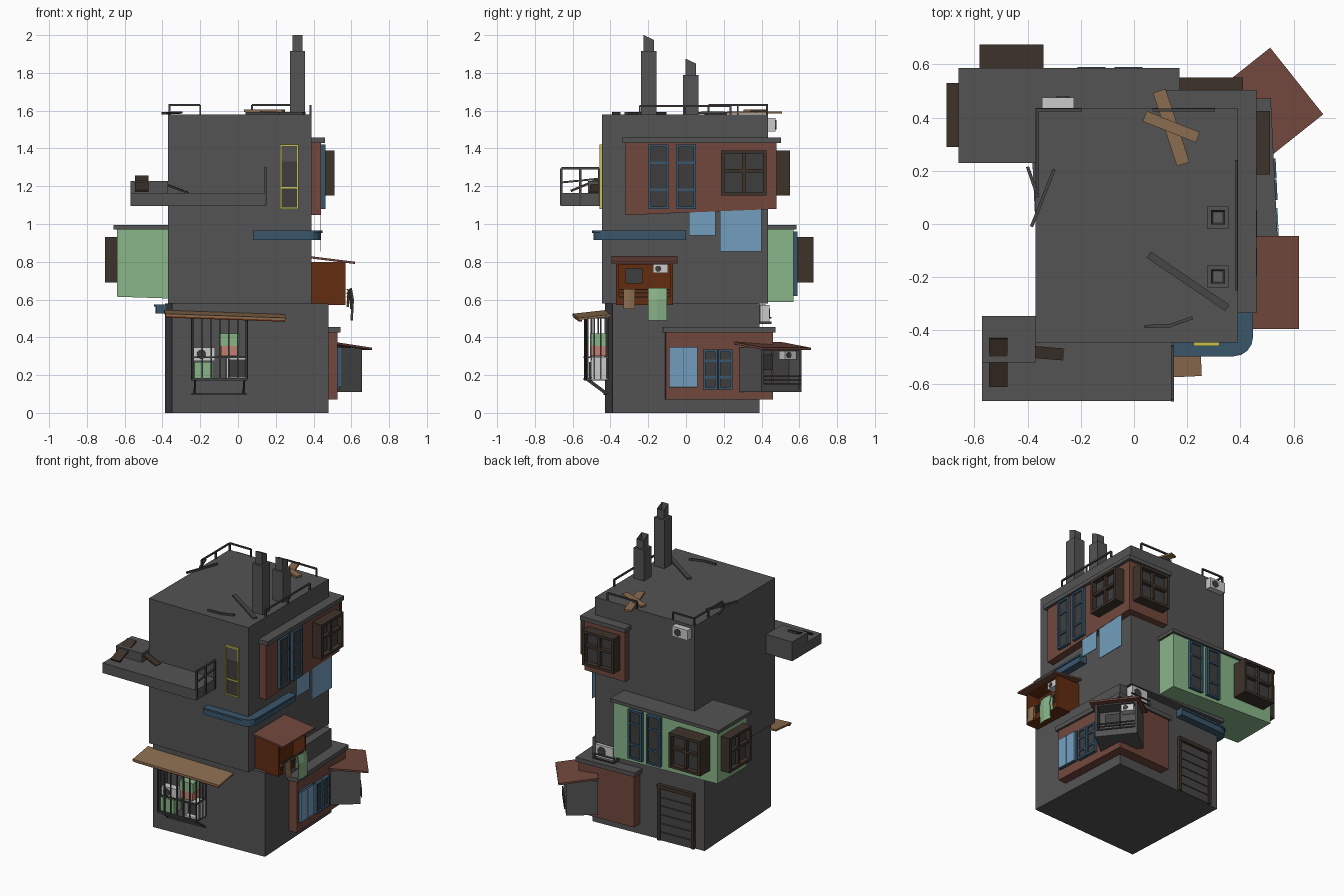
import bpy, bmesh, math
from mathutils import Matrix, Vector

if "Cube" in bpy.data.objects:
    bpy.data.objects.remove(bpy.data.objects["Cube"])

I = Matrix()
T = lambda x, y, z=0: Matrix.Translation((x, y, z))
RZ = lambda d: Matrix.Rotation(math.radians(d), 4, 'Z')
YZ = Matrix(((0, 0, 1, 0), (1, 0, 0, 0), (0, 1, 0, 0), (0, 0, 0, 1)))    # profile in y-z, extruded along x
XZ = Matrix(((1, 0, 0, 0), (0, 0, -1, 0), (0, 1, 0, 0), (0, 0, 0, 1)))   # profile in x-z, extruded along -y
G = T(.046, -.02) @ RZ(2.76) @ T(-.046, .02)                              # twisted ground floor


def mat(name, h):
    m = bpy.data.materials.new(name)
    m.diffuse_color = [(int(h[i:i + 2], 16) / 255) ** 2.2 for i in (0, 2, 4)] + [1]
    m.use_nodes = True
    m.node_tree.nodes["Principled BSDF"].inputs["Base Color"].default_value = m.diffuse_color
    return m


WALL, GLASS, METAL = mat("wall", "545454"), mat("glass", "404040"), mat("metal", "484848")
RED, GREEN, BROWN = mat("red", "70493f"), mat("green", "88b388"), mat("brown", "633018")
BLUE, SKY, TAN = mat("blue", "3c576b"), mat("sky", "739dbd"), mat("tan", "8a6c50")
WOOD, YELLOW, PINK = mat("dark_wood", "40362e"), mat("yellow", "c8c050"), mat("pink", "c08070")


def finish(name, bm, m, M=I):
    bmesh.ops.recalc_face_normals(bm, faces=bm.faces)
    me = bpy.data.meshes.new(name)
    bm.to_mesh(me)
    bm.free()
    me.transform(M)
    if m:
        me.materials.append(m)
    ob = bpy.data.objects.new(name, me)
    bpy.context.collection.objects.link(ob)
    return ob


def boxes(name, m, M, *bs):
    bm = bmesh.new()
    for a, b, c, d, e, f in bs:
        bmesh.ops.create_cube(bm, size=1, matrix=T((a + b) / 2, (c + d) / 2, (e + f) / 2)
                              @ Matrix.Diagonal((b - a, d - c, f - e, 1)))
    return finish(name, bm, m, M)


def prism(name, m, M, pts, z0, z1):
    bm = bmesh.new()
    f = bm.faces.new([bm.verts.new((x, y, z0)) for x, y in pts])
    g = bmesh.ops.extrude_face_region(bm, geom=[f])["geom"]
    bmesh.ops.translate(bm, vec=(0, 0, z1 - z0), verts=[v for v in g if isinstance(v, bmesh.types.BMVert)])
    return finish(name, bm, m, M)


def beam(name, m, M, p, q, w, h):
    p, q = Vector(p), Vector(q)
    R = (q - p).to_track_quat('X', 'Z').to_matrix().to_4x4()
    l = (q - p).length / 2
    return boxes(name, m, M @ T(*((p + q) / 2)) @ R, (-l, l, -w / 2, w / 2, -h / 2, h / 2))


def ring(w, h, t, y0, y1):
    return [(-w / 2, -w / 2 + t, y0, y1, 0, h), (w / 2 - t, w / 2, y0, y1, 0, h),
            (-w / 2 + t, w / 2 - t, y0, y1, 0, t), (-w / 2 + t, w / 2 - t, y0, y1, h - t, h)]


def window(name, m, M, w, h, t, d, bars, cols=1, glass=GLASS):
    """M sits at the bottom middle of the window on the wall; local -y points outward."""
    b = ring(w, h, t, -d, .01)
    b += [(-w / 2 + t, w / 2 - t, -d * .85, -d * .4, h * k - t / 2, h * k + t / 2) for k in bars]
    b += [(-t / 2, t / 2, -d * .85, -d * .4, t, h - t)] * (cols - 1)
    boxes(name + "_frame", m, M, *b)
    boxes(name + "_pane", glass, M, (-w / 2 + t, w / 2 - t, -d * .5, 0, t, h - t))


def bay(name, M):
    window(name, WOOD, M, .24, .24, .018, .07, [.55], 2)


def slim(name, M, h=.34, w=.105):
    window(name, BLUE, M, w, h, .013, .022, [.3, .72])


def aircon(name, M, w=.12, h=.07, d=.04):
    boxes(name, None, M, (-w / 2, w / 2, -d, 0, 0, h))
    r, c = h * .36, -w * .15
    prism(name + "_fan", GLASS, M @ XZ, [(c + r * math.cos(a * math.pi / 6), h / 2 + r * math.sin(a * math.pi / 6))
                                         for a in range(12)], d, d + .003)


def rail(name, M, a, b, z, h, t=.01, n=2):
    a, b = Vector((*a, z)), Vector((*b, z))
    up = Vector((0, 0, h))
    beam(name + "_bar", METAL, M, a + up, b + up, t, t)
    for i in range(n):
        p = a.lerp(b, i / (n - 1))
        boxes(name + "_post", METAL, M @ T(*p), (-t / 2, t / 2, -t / 2, t / 2, 0, h))


def stall(name, m, M, w, d, h, lip):
    """Open-fronted hanging kiosk with awning, railing, wall unit and hatch."""
    k, e = .014, w / 2
    boxes(name, m, M, *ring(w, h, k, 0, .09), (-e, e, .09, d, 0, h), (-e + k, e - k, .004, .014, k, .045))
    boxes(name + "_hatch", GLASS, M, (-e + .05, -e + .14, .08, .092, h * .5, h * .85))
    boxes(name + "_rails", METAL, M, *[(-e + k, e - k, -.012, -.004, z, z + .007) for z in (.04, .06, .08)])
    aircon(name + "_unit", M @ T(e - .065, .06, h * .74), .08, .045, .05)
    prism(name + "_awning", RED, M @ YZ, [(d, h + .018), (-.05, h - .012), (-.05, h), (d, h + .03)], -e - .025, e + .025)


def cloth(name, m, M, x0, x1, pts):
    bm = bmesh.new()
    rows = [[bm.verts.new((x, y + s, z)) for x, s in ((x0, 0), ((x0 + x1) / 2, -.008), (x1, 0))] for y, z in pts]
    for r, s in zip(rows, rows[1:]):
        for i in (0, 1):
            bm.faces.new((r[i], r[i + 1], s[i + 1], s[i]))
    finish(name, bm, m, M).modifiers.new("thick", 'SOLIDIFY').thickness = .005


def gutter(name, M, x0, y1, cx, cy, z):
    """Duct around a corner at (cx, cy) in the local front-right sense."""
    for nm, ro, ri, a, b in (("", .065, .0, 0, .038), ("_lip", .072, .0, .038, .05)):
        arc = lambda r: [(cx + r * math.cos(math.radians(t)), cy + r * math.sin(math.radians(t)))
                         for t in (-90, -67, -45, -22, 0)]
        out = [(x0, cy - ro)] + arc(ro) + [(cx + ro, y1)]
        prism(name + nm, BLUE, M, out + [(cx + .012, y1), (cx + .012, cy - .012), (x0, cy - .012)], z + a, z + b)


# main blocks
boxes("ground_floor", WALL, G, (-.369, .461, -.41, .37, 0, .58))
boxes("upper_floors", WALL, I, (-.37, .39, -.445, .435, .58, 1.58))

# projecting rooms with flat roof slabs
prism("top_room", RED, YZ, [(-.32, 1.047), (.48, 1.08), (.48, 1.435), (-.32, 1.435)], .13, .44)
boxes("top_room_roof", WALL, I, (.115, .46, -.335, .503, 1.43, 1.458))
prism("green_room", GREEN, XZ, [(-.64, .615), (.155, .588), (.155, .975), (-.64, .975)], -.568, -.25)
boxes("green_room_roof", WALL, I, (-.66, .17, .23, .585, .972, .995))
boxes("low_room", RED, G, (.11, .522, -.13, .437, .07, .43))
boxes("low_room_roof", WALL, G, (.095, .537, -.145, .45, .425, .455))

# windows
right = lambda x, y, z: T(x, y, z) @ RZ(90)
back = lambda x, y, z: T(x, y, z) @ RZ(180)
for i, y in enumerate((-.145, .0)):
    slim(f"top_slim_window_{i}", right(.44, y, 1.08))
for i, x in enumerate((-.16, -.02)):
    slim(f"green_slim_window_{i}", back(x, .568, .62))
bay("top_bay_right", right(.44, .305, 1.15))
bay("top_bay_back", back(.29, .48, 1.15))
bay("green_bay_back", back(-.46, .605, .69))
boxes("green_bay_base", WOOD, I, (-.58, -.34, .56, .606, .69, .93))
bay("green_bay_left", T(-.635, .41, .69) @ RZ(-90))
for i, y in enumerate((-.075, .0)):
    boxes(f"sky_shutter_{i}", SKY, G @ right(.522, y, .14), (-.036, .036, -.02, 0, 0, .205))
    boxes(f"sky_shutter_trim_{i}", BLUE, G @ right(.522, y, .135), *ring(.075, .215, .006, -.014, 0))
for i, y in enumerate((.105, .185)):
    slim(f"low_window_{i}", G @ right(.522, y, .125), .21, .076)
window("yellow_window", YELLOW, T(.272, -.445, 1.08), .098, .34, .008, .014, [.33])
boxes("yellow_window_blind", WALL, T(.272, -.445, 1.08), (-.04, .04, -.01, 0, .25, .33))

# back door with roller slats
D = G @ back(-.165, .37, 0)
boxes("door_frame", WOOD, D, *ring(.27, .38, .02, -.02, 0)[:2], (-.135, .135, -.025, 0, .36, .385))
boxes("door_slats", METAL, D, *[(-.115, .115, -.012, 0, i * .06, i * .06 + .055) for i in range(6)])

# hanging stalls on the right side
stall("brown_stall", BROWN, T(.57, -.22, .57) @ RZ(90), .30, .19, .23, .05)
stall("corner_stall", WALL, T(.572, .506, .11) @ RZ(128.5), .27, .2, .235, .05)
S = right(.58, -.22, 0)
cloth("green_cloth", GREEN, S, .02, .12, [(.005, .56), (0, .65), (-.015, .66), (-.026, .6), (-.02, .49)])
cloth("tan_cloth", TAN, S, -.11, -.05, [(.005, .58), (0, .65), (-.012, .655), (-.018, .55)])
boxes("hanging_sheet_small", SKY, I, (.433, .438, .015, .155, .94, 1.07))
boxes("hanging_sheet_large", SKY, I, (.433, .438, .18, .40, .855, 1.08))

# corner ducts
gutter("front_duct", I, .08, 0, .375, -.425, .915)
gutter("back_duct", G @ RZ(180), .02, -.26, .355, -.355, .525)

# outdoor units on the back
aircon("roof_unit", back(-.285, .435, 1.49))
aircon("low_unit", G @ back(.34, .375, .485), .13, .085, .05)
boxes("low_unit_rack", METAL, G @ back(.34, .37, .47), (-.08, .08, -.065, -.057, 0, .008), (-.08, .08, -.065, -.057, .03, .038),
      *[(x, x + .008, -.065, 0, 0, .015) for x in (-.08, .072)])

# front balcony, step, rail and loose boards
prism("balcony", WALL, I, [(-.57, -.665), (.145, -.665), (.145, -.44), (-.365, -.44), (-.365, -.345), (-.57, -.345)], 1.095, 1.165)
boxes("balcony_step", WALL, I, (-.57, -.37, -.52, -.345, 1.165, 1.228))
rail("balcony_rail", I, (.145, -.66), (.145, -.46), 1.1, .195, .012, 3)
beam("balcony_low_bar", METAL, I, (.145, -.66, 1.22), (.145, -.46, 1.24), .01, .01)
beam("leaning_board", WOOD, I, (-.51, -.61, 1.175), (-.51, -.43, 1.25), .07, .012)
beam("fallen_board", WOOD, I, (-.385, -.48, 1.21), (-.265, -.49, 1.165), .045, .01)

# window cage with boxes inside
C = G @ T(-.12, -.41)
w, d = .145, .115
bars = [(x - .004, x + .004, -d, -d + .008, .18, .51) for x in [-w + .004 + i * .047 for i in range(7)]]
for z in (.175, .29, .5):
    bars += [(-w, w, -d - .002, -d + .008, z, z + .009), (-w, -w + .008, -d, 0, z, z + .009), (w - .008, w, -d, 0, z, z + .009)]
bars += [(s * w - .004, s * w + .004, y, y + .008, .18, .51) for s in (-1, 1) for y in (-.08, -.045, -.008)]
bars += [(-w, w, -.012, 0, .095, .105), (-w, w, -d, 0, .172, .178)]
boxes("cage", METAL, C, *bars)
for s in (-1, 1):
    beam("cage_brace", METAL, C, (s * .13, -d + .01, .178), (s * .13, 0, .1), .01, .01)
boxes("cage_green_boxes", GREEN, C, (-.135, -.035, -.09, -.01, .178, .27), (.005, .105, -.09, -.01, .355, .42))
boxes("cage_pink_box", PINK, C, (.008, .1, -.09, -.01, .3, .355))
aircon("cage_unit", C @ T(-.08, -.03, .275), .11, .07, .05)
window("cage_crate", None, C @ T(.09, -.02, .178), .11, .115, .012, .07, [])
prism("cage_awning", TAN, G @ T(-.11, -.41) @ Matrix.Rotation(.035, 4, 'Y') @ YZ,
      [(.01, .522), (-.17, .502), (-.17, .514), (.01, .534)], -.32, .32)
boxes("cage_awning_trim", BROWN, G @ T(-.11, -.41) @ Matrix.Rotation(.035, 4, 'Y'), (-.315, .315, -.165, -.15, .494, .505))

# chimneys with hollow slanted flues
for i, (y, z) in enumerate(((-.197, 1.915), (.025, 1.79))):
    boxes(f"chimney_{i}", WALL, I, (.275, .355, y - .041, y + .041, 1.58, z))
    ob = prism(f"flue_{i}", WALL, YZ, [(y - .027, z - .01), (y + .027, z - .01), (y + .027, z + .06), (y - .027, z + .085)], .289, .341)
    bm = bmesh.new()
    bm.from_mesh(ob.data)
    top = max(bm.faces, key=lambda f: f.calc_center_median().z)
    bmesh.ops.inset_individual(bm, faces=[top], thickness=.01)
    bmesh.ops.translate(bm, vec=(0, 0, -.05), verts=top.verts)
    bm.to_mesh(ob.data)
    bm.free()

# roof rails and debris
rail("roof_rail_back_left", I, (-.362, .428), (-.2, .428), 1.58, .05)
rail("roof_rail_left", I, (-.362, .428), (-.362, .12), 1.58, .05, n=3)
rail("roof_rail_back_right", I, (.075, .428), (.3, .428), 1.58, .05)
rail("roof_rail_right", I, (.384, .235), (.384, -.245), 1.58, .045, n=3)
beam("cross_board_long", TAN, I, (.095, .5, 1.59), (.185, .225, 1.59), .05, .012)
beam("cross_board_short", TAN, I, (.04, .405, 1.6), (.24, .325, 1.6), .042, .012)
for i, (p, q) in enumerate((((.055, -.115), (.35, -.315)), ((.04, -.385), (.14, -.382)), ((.135, -.382), (.22, -.352)),
                            ((-.4, .215), (-.36, .1)), ((-.3, .205), (-.385, -.01)))):
    beam(f"stick_{i}", METAL, I, (*p, 1.587 + .003 * (i > 3)), (*q, 1.587), .028 if i == 0 else .012, .012)
